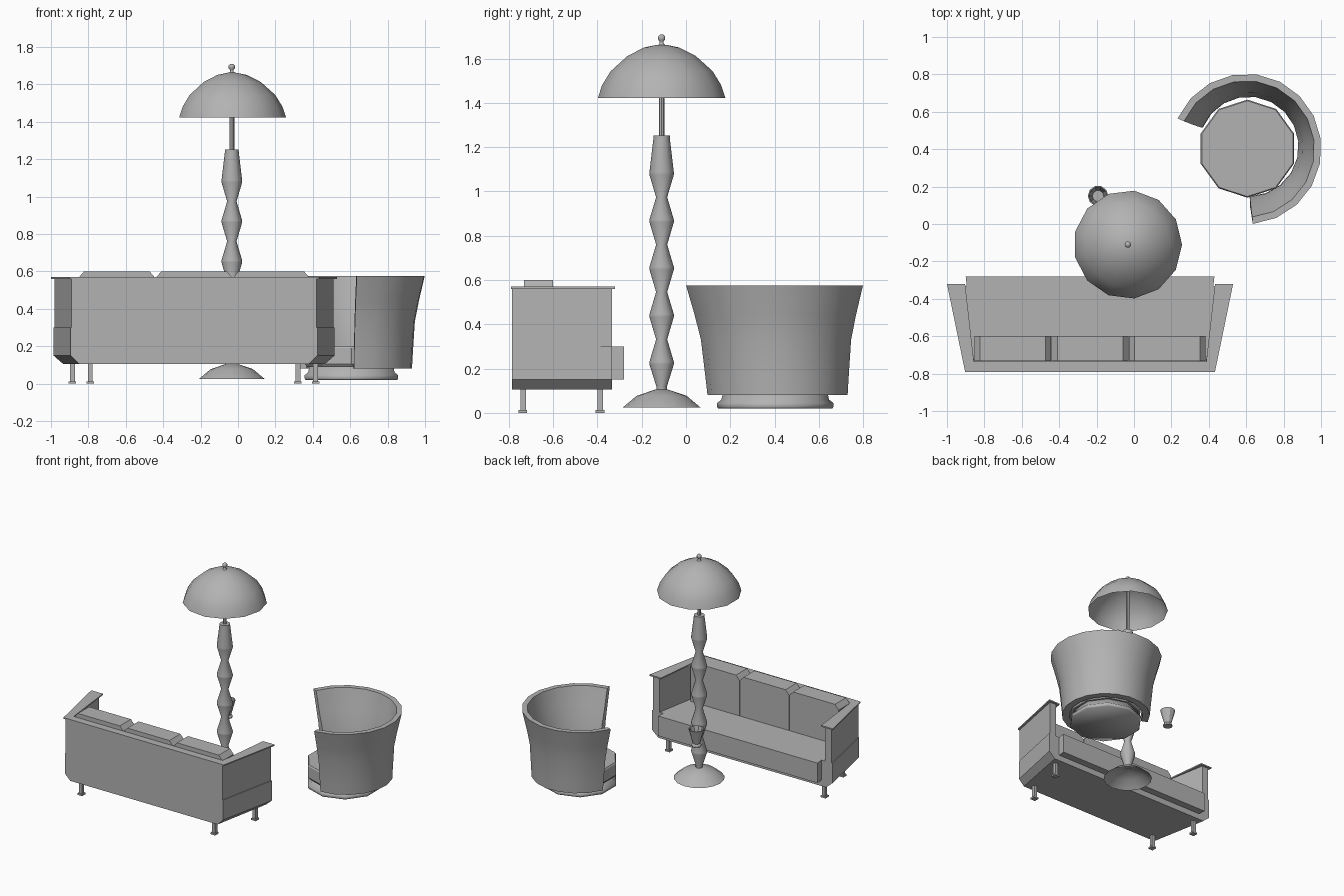
import bpy, bmesh
from math import radians, sin, cos, pi

if "Cube" in bpy.data.objects:
    bpy.data.objects.remove(bpy.data.objects["Cube"])

GREY = bpy.data.materials.new("dark_grey")
GREY.diffuse_color = (0.45, 0.45, 0.45, 1.0)
GREY.use_nodes = True
GREY.node_tree.nodes["Principled BSDF"].inputs["Base Color"].default_value = GREY.diffuse_color


def make(name, verts, faces, smooth=None):
    me = bpy.data.meshes.new(name)
    me.from_pydata(verts, [], faces)
    bm = bmesh.new()
    bm.from_mesh(me)
    bmesh.ops.recalc_face_normals(bm, faces=bm.faces)
    bm.to_mesh(me)
    bm.free()
    me.materials.append(GREY)
    ob = bpy.data.objects.new(name, me)
    bpy.context.collection.objects.link(ob)
    if smooth:
        bpy.ops.object.select_all(action='DESELECT')
        ob.select_set(True)
        bpy.context.view_layer.objects.active = ob
        bpy.ops.object.shade_smooth_by_angle(angle=radians(smooth))
    return ob


def lathe(name, profile, sides, centre, start=0.0, caps=(True, True), smooth=None):
    """Revolve (radius, z) points around a vertical axis."""
    verts = [(centre[0] + r * cos(start + 2 * pi * i / sides),
              centre[1] + r * sin(start + 2 * pi * i / sides), z)
             for r, z in profile for i in range(sides)]
    faces = [(k * sides + i, k * sides + (i + 1) % sides,
              (k + 1) * sides + (i + 1) % sides, (k + 1) * sides + i)
             for k in range(len(profile) - 1) for i in range(sides)]
    if caps[0]:
        faces.append(tuple(range(sides)))
    if caps[1]:
        faces.append(tuple(range((len(profile) - 1) * sides, len(profile) * sides)))
    return make(name, verts, faces, smooth)


def loft(name, bottom, top):
    """Join two equal 3D loops into a closed solid."""
    n = len(bottom)
    faces = [tuple(range(n)), tuple(range(n, 2 * n))]
    faces += [(i, (i + 1) % n, n + (i + 1) % n, n + i) for i in range(n)]
    return make(name, list(bottom) + list(top), faces)


def prism(name, plan, z0, z1, plan_top=None):
    return loft(name, [(x, y, z0) for x, y in plan],
                [(x, y, z1) for x, y in (plan_top or plan)])


# ---------------- sofa (faces +y, flared arms) ----------------
CX, BACK, FRONT = -0.235, -0.785, -0.335


def trapezoid(back_hw, front_hw, y0=BACK, y1=FRONT):
    return [(CX - back_hw, y0), (CX + back_hw, y0), (CX + front_hw, y1), (CX - front_hw, y1)]


def box_plan(x, y, w):
    return [(x - w, y - w), (x + w, y - w), (x + w, y + w), (x - w, y + w)]


prism("sofa_base", trapezoid(0.615, 0.70), 0.105, 0.15, trapezoid(0.66, 0.752))
prism("sofa_back", trapezoid(0.655, 0.665, BACK, -0.735), 0.15, 0.56)
prism("sofa_back_trim", trapezoid(0.665, 0.665, -0.79, -0.735), 0.56, 0.57)
prism("sofa_seat", trapezoid(0.615, 0.665, -0.74, -0.28), 0.15, 0.30)

for side, s in (("left", -1), ("right", 1)):
    def arm_plan(bi, bo, fo, fi, y0=BACK, y1=FRONT):
        return [(CX + s * bi, y0), (CX + s * bo, y0), (CX + s * fo, y1), (CX + s * fi, y1)]
    prism("lower_arm_" + side, arm_plan(0.60, 0.66, 0.752, 0.655), 0.15, 0.30)
    prism("upper_arm_" + side, arm_plan(0.61, 0.655, 0.745, 0.69), 0.30, 0.56)
    prism("arm_cap_" + side, arm_plan(0.615, 0.668, 0.765, 0.668, -0.79, -0.32), 0.56, 0.57)
    # legs with small foot pads
    for row, hx, y in (("back", 0.555, -0.735), ("front", 0.65, -0.387)):
        x = CX + s * hx
        prism(f"{row}_leg_{side}", box_plan(x, y, 0.013), 0.01, 0.11)
        prism(f"{row}_foot_{side}", box_plan(x, y - 0.002, 0.02), 0.0, 0.012)

# three back cushions with bevelled top corners
for i in range(3):
    x = CX + (i - 1) * 0.413
    outline = [(x - 0.205, 0.30), (x + 0.205, 0.30), (x + 0.205, 0.565),
               (x + 0.175, 0.60), (x - 0.175, 0.60), (x - 0.205, 0.565)]
    loft("back_cushion_%d" % (i + 1), [(a, -0.60, z) for a, z in outline],
         [(a, -0.732, z) for a, z in outline])

# ---------------- tub chair ----------------
CH = (0.606, 0.403)
# wrap-around shell: closed wall section swept round an arc, top leaning slightly
wall = [(0.318, 0.08), (0.324, 0.15), (0.341, 0.33), (0.366, 0.44), (0.402, 0.575),
        (0.365, 0.575), (0.330, 0.44), (0.297, 0.33), (0.268, 0.15), (0.266, 0.08)]
SEG, W = 13, len(wall)
verts = []
for i in range(SEG + 1):
    for r, z in wall:
        t = (z - 0.08) / 0.495
        a0, a1 = -89 + 4 * t, 158 - 2 * t
        a = radians(a0 + (a1 - a0) * i / SEG)
        verts.append((CH[0] + 0.008 - 0.014 * t + r * cos(a),
                      CH[1] + 0.012 - 0.014 * t + r * sin(a), z))
faces = [(i * W + k, i * W + (k + 1) % W, (i + 1) * W + (k + 1) % W, (i + 1) * W + k)
         for i in range(SEG) for k in range(W)]
faces += [tuple(range(W)), tuple(range(SEG * W, SEG * W + W))]
make("chair_shell", verts, faces, 35)

lathe("chair_seat", [(0.25, 0.09), (0.262, 0.105), (0.262, 0.19), (0.256, 0.20)],
      10, CH, radians(18))
lathe("chair_base", [(0.258, 0.02), (0.262, 0.027), (0.262, 0.045), (0.243, 0.06), (0.235, 0.095)],
      10, CH, radians(18), smooth=180)

# ---------------- floor lamp ----------------
LP = (-0.033, -0.11)
lathe("lamp_base", [(0.175, 0.025), (0.113, 0.077), (0.03, 0.105)],
      16, LP, caps=(False, True), smooth=40)
# wavy column
column = [(0.024, 0.10), (0.024, 0.12)]
for k in range(5):
    z = 0.225 + 0.214 * k
    column += [(0.055, z - 0.006), (0.055, z + 0.006)]
    if k < 4:
        column += [(0.025, z + 0.107)]
column += [(0.037, 1.24), (0.037, 1.252)]
lathe("lamp_column", column, 12, LP, smooth=40)
lathe("lamp_rod", [(0.013, 1.25), (0.013, 1.66)], 8, LP, smooth=40)
# open dome shade
lathe("lamp_shade", [(0.29, 1.422), (0.271, 1.48), (0.232, 1.543), (0.155, 1.612),
                     (0.08, 1.65), (0.022, 1.662)], 13, LP, caps=(False, True), smooth=40)
lathe("lamp_finial", [(0.018, 1.66), (0.009, 1.668), (0.009, 1.678), (0.017, 1.686),
                      (0.017, 1.699), (0.008, 1.708)], 10, LP, smooth=50)

# ---------------- small faceted cup, floating behind the lamp ----------------
lathe("cup", [(0.034, 0.405), (0.034, 0.415), (0.026, 0.428), (0.055, 0.535),
              (0.049, 0.535), (0.030, 0.45)], 10, (-0.192, 0.15))
